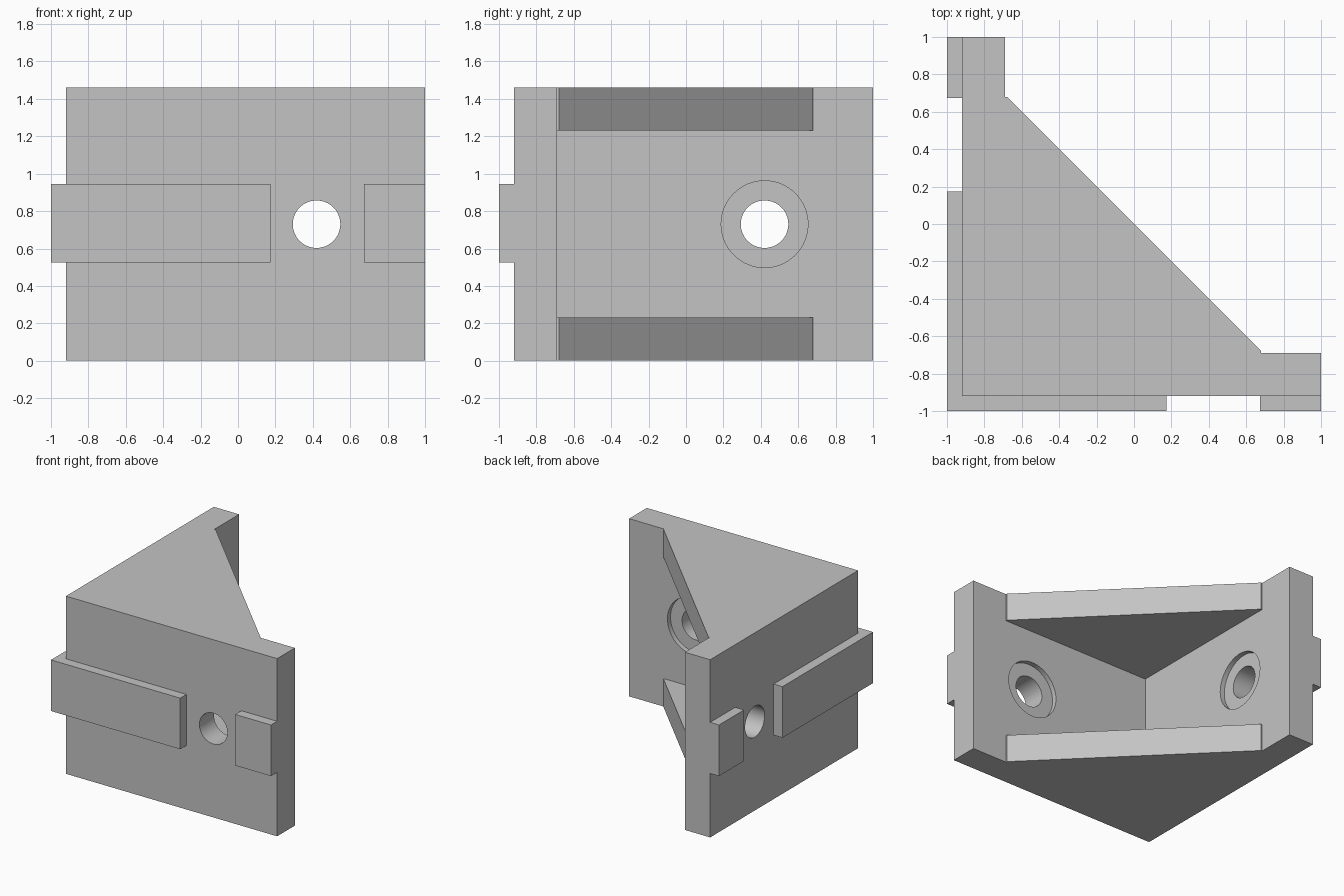
import bpy, bmesh
from mathutils import Matrix

default = bpy.data.objects.get("Cube")
if default:
    bpy.data.objects.remove(default, do_unlink=True)

HEIGHT = 1.46
OUT, INN = -0.92, -0.69        # outer and inner faces of the two walls
WEB = 0.23                     # thickness of the corner webs
STEP = 0.68                    # where the web's slanted edge ends
HOLE, MID = 0.42, 0.73         # hole position along a wall and up

grey = bpy.data.materials.new("light_grey")
grey.use_nodes = True
grey.diffuse_color = (0.55, 0.55, 0.55, 1)
grey.node_tree.nodes["Principled BSDF"].inputs["Base Color"].default_value = (0.55, 0.55, 0.55, 1)


def finish(name, bm):
    bmesh.ops.recalc_face_normals(bm, faces=bm.faces)
    mesh = bpy.data.meshes.new(name)
    bm.to_mesh(mesh)
    bm.free()
    mesh.materials.append(grey)
    obj = bpy.data.objects.new(name, mesh)
    bpy.context.collection.objects.link(obj)
    return obj


def prism(name, outline, z0, z1):
    bm = bmesh.new()
    face = bm.faces.new([bm.verts.new((x, y, z0)) for x, y in outline])
    top = bmesh.ops.extrude_face_region(bm, geom=[face])["geom"]
    verts = [v for v in top if isinstance(v, bmesh.types.BMVert)]
    bmesh.ops.translate(bm, verts=verts, vec=(0, 0, z1 - z0))
    return finish(name, bm)


def rect(x0, x1, y0, y1):
    return [(x0, y0), (x1, y0), (x1, y1), (x0, y1)]


def cylinder(name, radius, start, end, axis):
    """Cylinder through a wall, running along x or y."""
    bm = bmesh.new()
    bmesh.ops.create_cone(bm, cap_ends=True, segments=64, radius1=radius,
                          radius2=radius, depth=end - start)
    centre = (start + end) / 2
    turn = Matrix.Rotation(1.5707963, 4, "Y" if axis == "x" else "X")
    place = (centre, HOLE, MID) if axis == "x" else (HOLE, centre, MID)
    bmesh.ops.transform(bm, matrix=Matrix.Translation(place) @ turn, verts=bm.verts)
    return finish(name, bm)


def cut(target, cutter):
    mod = target.modifiers.new("cut", "BOOLEAN")
    mod.operation = "DIFFERENCE"
    mod.solver = "EXACT"
    mod.object = cutter
    cutter.hide_render = True
    bpy.context.view_layer.objects.active = target
    bpy.ops.object.modifier_apply(modifier=mod.name)
    bpy.data.objects.remove(cutter, do_unlink=True)


# Body: two walls at a right angle, with webs left above and below the pocket
half = [(1, OUT), (1, INN), (STEP, INN), (STEP, -STEP)]
outline = [(OUT, OUT)] + half + [(y, x) for x, y in reversed(half)]
body = prism("corner_bracket", outline, 0, HEIGHT)
cut(body, prism("pocket_cutter", rect(INN, 1.2, INN, 1.2), WEB, HEIGHT - WEB))

# Bolt hole and shallow round seat in each wall
for axis in "xy":
    cut(body, cylinder("seat_cutter", 0.232, INN - 0.04, INN + 0.1, axis))
    cut(body, cylinder("hole_cutter", 0.127, OUT - 0.1, INN + 0.1, axis))

bpy.ops.object.select_all(action="DESELECT")
body.select_set(True)
bpy.context.view_layer.objects.active = body
bpy.ops.object.shade_smooth_by_angle(angle=0.5)

# Locating keys: a long one wrapping the corner, and a short one at each wall end
K0, K1, LONG, SHORT = 0.525, 0.945, 0.175, 0.675
prism("long_corner_key", [(-1, -1), (LONG, -1), (LONG, OUT), (OUT, OUT),
                          (OUT, LONG), (-1, LONG)], K0, K1)
prism("front_short_key", rect(SHORT, 1, -1, OUT), K0, K1)
prism("side_short_key", rect(-1, OUT, SHORT, 1), K0, K1)
